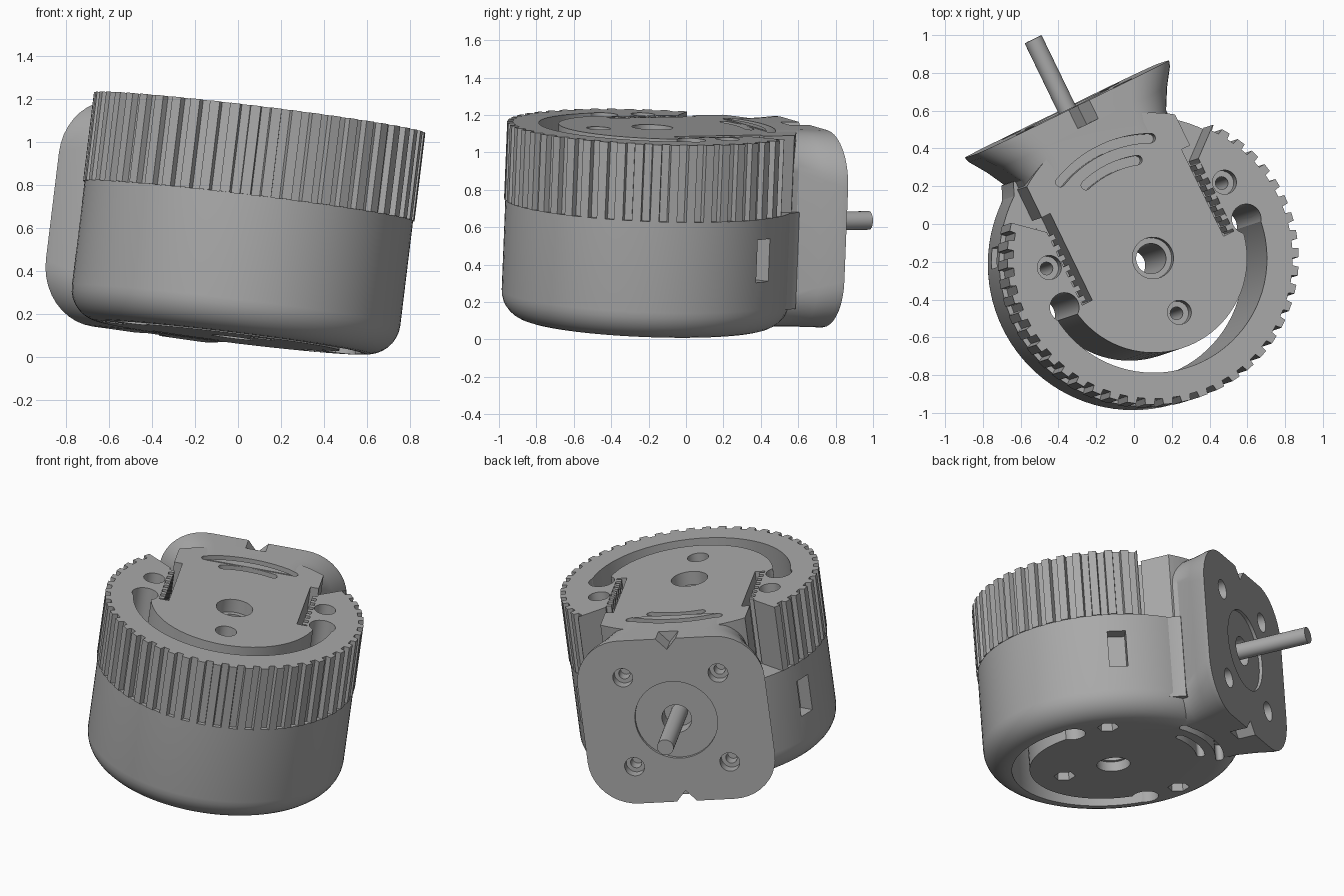
import bpy, bmesh
from math import sin, cos, pi, radians
from mathutils import Matrix, Vector

cube = bpy.data.objects.get("Cube")
if cube:
    bpy.data.objects.remove(cube, do_unlink=True)

grey = bpy.data.materials.new("plain grey")
grey.use_nodes = True
COLOUR = (0.4, 0.4, 0.4, 1)
grey.diffuse_color = COLOUR
grey.node_tree.nodes["Principled BSDF"].inputs["Base Color"].default_value = COLOUR

# Leaning frame of the whole assembly: axis up the drum, back towards the motor face
axis = Vector((0.121, 0.04, 0.992)).normalized()
back = Vector((-0.438, 0.899, 0))
back = (back - axis * back.dot(axis)).normalized()
side = back.cross(axis)
FRAME = Matrix((side, back, axis)).transposed().to_4x4()
FRAME.translation = (-0.027, -0.222, 0.089)

R, SHELF, TOP = 0.77, 0.64, 1.055
FACE, MID = 0.90, 0.53


def finish(name, bm):
    bmesh.ops.recalc_face_normals(bm, faces=bm.faces)
    mesh = bpy.data.meshes.new(name)
    bm.to_mesh(mesh)
    bm.free()
    mesh.materials.append(grey)
    obj = bpy.data.objects.new(name, mesh)
    bpy.context.collection.objects.link(obj)
    obj.matrix_world = FRAME
    return obj


def loft(name, rings):
    """Skin a list of equal-length closed rings and cap both ends."""
    bm = bmesh.new()
    loops = [[bm.verts.new(p) for p in ring] for ring in rings]
    for a, b in zip(loops, loops[1:]):
        for i in range(len(a)):
            j = (i + 1) % len(a)
            bm.faces.new((a[i], a[j], b[j], b[i]))
    bm.faces.new(loops[0])
    bm.faces.new(loops[-1])
    return finish(name, bm)


def prism(name, pts, lo, hi):
    return loft(name, [[(x, y, z) for x, y in pts] for z in (lo, hi)])


def prism_back(name, pts, lo, hi):
    """Prism along the motor direction; points are (x, z)."""
    return loft(name, [[(x, y, z) for x, z in pts] for y in (lo, hi)])


def circle(x, y, r, n=32):
    return [(x + r * cos(2 * pi * i / n), y + r * sin(2 * pi * i / n)) for i in range(n)]


def rect(x0, x1, y0, y1):
    return [(x0, y0), (x1, y0), (x1, y1), (x0, y1)]


def arc(cx, cy, r, a, b, n):
    return [(cx + r * cos(radians(a + (b - a) * i / n)),
             cy + r * sin(radians(a + (b - a) * i / n))) for i in range(n + 1)]


def arc_slot(r, half, a, b, n=40):
    """Curved slot about the drum axis with rounded ends."""
    ends = [(r * cos(radians(t)), r * sin(radians(t))) for t in (a, b)]
    return (arc(0, 0, r + half, a, b, n) + arc(*ends[1], half, b, b + 180, 8)[1:-1]
            + arc(0, 0, r - half, b, a, n) + arc(*ends[0], half, a + 180, a + 360, 8)[1:-1])


def rounded(hw, hh, r):
    pts = []
    for k, (sx, sz) in enumerate([(1, 1), (-1, 1), (-1, -1), (1, -1)]):
        pts += arc(sx * (hw - r), MID + sz * (hh - r), r, 90 * k, 90 * k + 90, 10)
    return pts


def cut(cutter, *targets):
    for obj in targets:
        mod = obj.modifiers.new("cut", 'BOOLEAN')
        mod.operation, mod.solver, mod.object = 'DIFFERENCE', 'EXACT', cutter
        bpy.context.view_layer.update()
        with bpy.context.temp_override(object=obj, active_object=obj):
            bpy.ops.object.modifier_apply(modifier=mod.name)
    bpy.data.objects.remove(cutter, do_unlink=True)


# Lower drum with a rounded bottom edge
bend = [(0.62 + x, 0.15 + z) for x, z in arc(0, 0, 0.15, -90, 0, 8)]
lower_drum = loft("lower_drum", [[(x, y, z) for x, y in circle(0, 0, r, 96)]
                                 for r, z in bend + [(R, SHELF)]])

# Upper drum with ribs, plain where it meets the motor mount
outline = []
RIBS = 50
for i in range(RIBS):
    for f, r in ((0, 0.745), (0.42, 0.745), (0.47, 0.777), (0.95, 0.777)):
        t = 2 * pi * (i + f) / RIBS
        if radians(42) < t < radians(138):
            r = R
        outline.append((r * cos(t), r * sin(t)))
upper_drum = prism("upper_drum", outline, SHELF, TOP)

# Motor mount flaring from a neck to the square face
mount = loft("motor_mount", [[(x, y, z) for x, z in rounded(hw, 0.53, r)]
                             for y, hw, r in ((0.55, 0.43, 0.2), (0.67, 0.43, 0.2),
                                              (0.78, 0.495, 0.24), (0.87, 0.56, 0.27),
                                              (FACE, 0.57, 0.28))])
# Concave web that blends the neck into the lower drum
half = [(0.62, 0.44), (0.53, 0.55), (0.47, 0.61), (0.44, 0.68)]
web = prism("neck_web", half + [(-x, y) for x, y in reversed(half)], 0.12, SHELF)
shaft = prism_back("motor_shaft", circle(0, MID, 0.05), 0.75, 1.31)

# Openings beside the arm, with a toothed rack on the outer wall
for s in (-1, 1):
    wedge = [(s * 0.44, 0.36), (s * 0.72, 0.60), (s * 0.72, 0.95), (s * 0.44, 0.95)]
    cut(prism("wedge_cutter", wedge, SHELF - 0.0005, 1.2), upper_drum)
    gap = [(s * x, y) for x, y in rect(0.39, 0.45, -0.06, 0.45)]
    cut(prism("gap_cutter", gap, SHELF + 0.003, 1.2), upper_drum)
    for k in range(7):
        y = -0.045 + k * 0.06
        tooth = [(s * x, v) for x, v in rect(0.42, 0.455, y, y + 0.03)]
        prism("rack_tooth", tooth, SHELF, TOP - 0.002)

# Half-ring groove through the drum, with wider round ends
drums = (lower_drum, upper_drum)
cut(prism("groove_cutter", arc_slot(0.555, 0.053, 184, 356), -0.1, 1.2), *drums)
for s in (-1, 1):
    cut(prism("end_cutter", circle(s * 0.54, -0.03, 0.078), -0.1, 1.2), *drums)

# Centre bore, stepped at both faces
cut(prism("bore_cutter", circle(0, 0, 0.08), -0.1, 1.2), *drums)
cut(prism("bore_top_cutter", circle(0, 0, 0.11), 0.97, 1.2), upper_drum)
cut(prism("bore_base_cutter", circle(0, 0, 0.1), -0.1, 0.06), lower_drum)

# Screw holes above and hexagonal nut pockets below
for x, y in ((0.52, 0.195), (-0.52, 0.195), (0, -0.32)):
    cut(prism("head_cutter", circle(x, y, 0.064), 0.93, 1.2), upper_drum)
    cut(prism("screw_cutter", circle(x, y, 0.034, 16), -0.1, 1.2), *drums)
    cut(prism("nut_cutter", circle(x, y, 0.065, 6), -0.1, 0.12), lower_drum)

# Curved vent slots near the motor on both faces
for r, spread in ((0.635, 25), (0.525, 17)):
    slot = arc_slot(r, 0.025, 90 - spread, 90 + spread, 20)
    cut(prism("vent_cutter", slot, 0.96, 1.2), upper_drum, mount)
    cut(prism("vent_base_cutter", slot, -0.1, 0.1), lower_drum, mount)

# Rectangular pockets on both flanks
for s in (-1, 1):
    d, t = Vector((s * 0.885, 0.466)), Vector((-s * 0.466, 0.885))
    box = [d * a + t * b for a, b in rect(0.68, 0.85, -0.055, 0.055)]
    cut(prism("pocket_cutter", box, 0.30, 0.53), lower_drum, web)

# Motor face: shallow round recess, shaft hole, four stepped screw holes, notches
cut(prism_back("recess_cutter", circle(0, MID, 0.25, 48), FACE - 0.02, 1.1), mount)
cut(prism_back("shaft_cutter", circle(0, MID, 0.09), FACE - 0.12, 1.1), mount)
for x in (-0.29, 0.29):
    for z in (MID - 0.29, MID + 0.29):
        cut(prism_back("face_hole_cutter", circle(x, z, 0.06, 24), FACE - 0.06, 1.1), mount)
        cut(prism_back("face_screw_cutter", circle(x, z, 0.034, 16), FACE - 0.13, 1.1), mount)
for s in (-1, 1):
    z = MID + s * 0.53
    notch = [(-0.07, z + s * 0.01), (0.07, z + s * 0.01), (0, z - s * 0.07)]
    cut(prism_back("notch_cutter", notch, 0.79, 1.1), mount)

# Smooth round walls, crisp edges
for obj in bpy.context.collection.objects:
    obj.select_set(obj.type == 'MESH')
bpy.context.view_layer.objects.active = lower_drum
bpy.ops.object.shade_smooth_by_angle(angle=radians(28))
